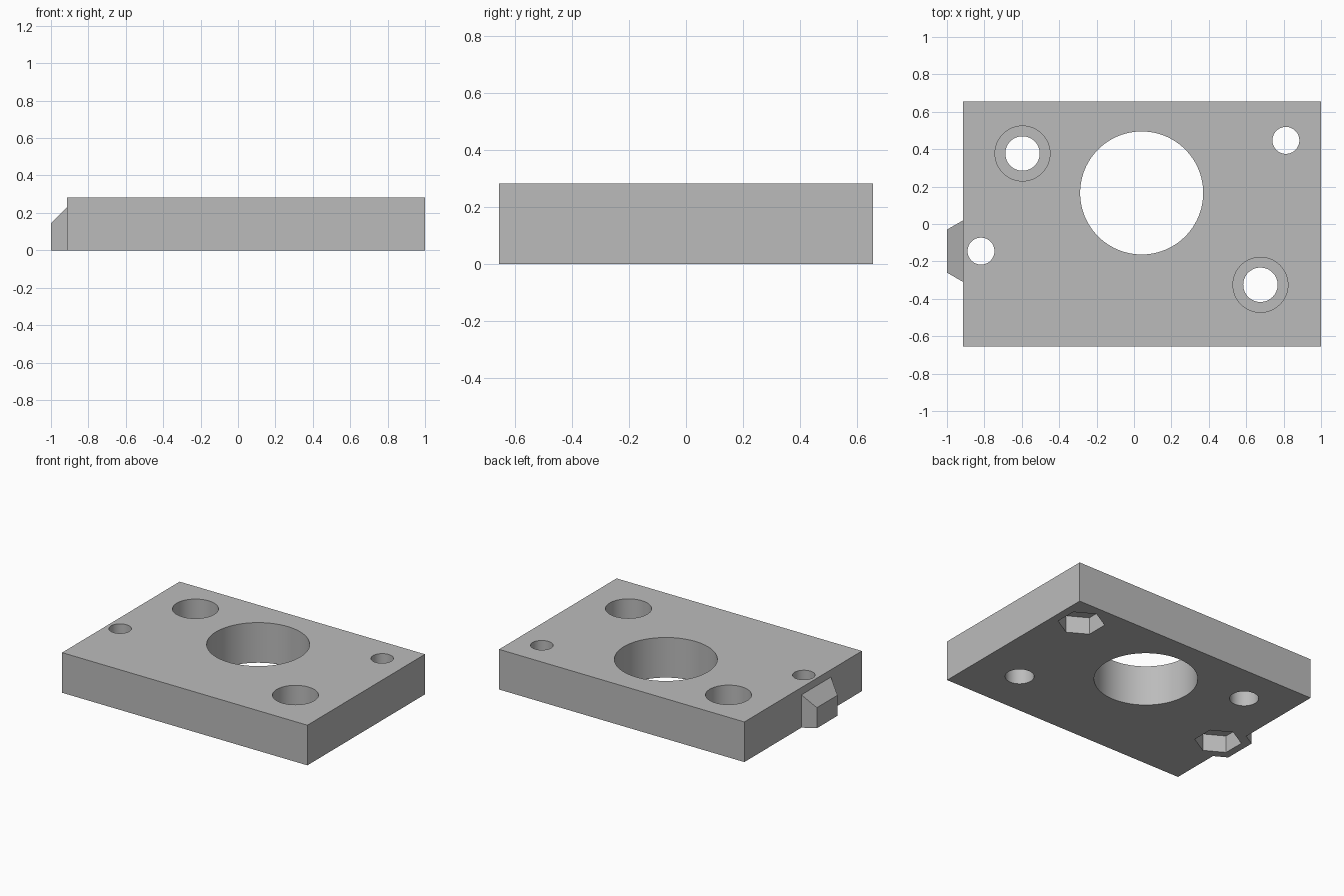
import bpy
import bmesh
import math

cube = bpy.data.objects.get("Cube")
if cube:
    bpy.data.objects.remove(cube, do_unlink=True)

THICK = 0.283

grey = bpy.data.materials.new("plain grey")
grey.use_nodes = True
grey.diffuse_color = (0.5, 0.5, 0.5, 1)
grey.node_tree.nodes["Principled BSDF"].inputs["Base Color"].default_value = (0.5, 0.5, 0.5, 1)


def prism(name, outline, z0, z1):
    """Extrude a closed xy outline from z0 up to z1."""
    bm = bmesh.new()
    base = bm.faces.new([bm.verts.new((x, y, z0)) for x, y in outline])
    top = bmesh.ops.extrude_face_region(bm, geom=[base])["geom"]
    bmesh.ops.translate(bm, vec=(0, 0, z1 - z0),
                        verts=[g for g in top if isinstance(g, bmesh.types.BMVert)])
    bmesh.ops.recalc_face_normals(bm, faces=bm.faces)
    mesh = bpy.data.meshes.new(name)
    bm.to_mesh(mesh)
    bm.free()
    mesh.materials.append(grey)
    obj = bpy.data.objects.new(name, mesh)
    bpy.context.collection.objects.link(obj)
    return obj


def ring(x, y, radius, sides, turn=0.0):
    return [(x + radius * math.cos(turn + i * math.tau / sides),
             y + radius * math.sin(turn + i * math.tau / sides)) for i in range(sides)]


def combine(target, tool, operation):
    """Apply a boolean to the target and discard the tool."""
    tool.hide_render = True
    mod = target.modifiers.new(operation, "BOOLEAN")
    mod.operation = operation
    mod.solver = "EXACT"
    mod.object = tool
    bpy.context.view_layer.objects.active = target
    bpy.ops.object.modifier_apply(modifier=mod.name)
    bpy.data.objects.remove(tool, do_unlink=True)


def drill(x, y, radius, z0=-0.1, z1=THICK + 0.1, sides=64, turn=0.0):
    combine(plate, prism("cutter", ring(x, y, radius, sides, turn), z0, z1), "DIFFERENCE")


# Rectangular plate
plate = prism("mounting_plate",
              [(-0.914, -0.655), (1, -0.655), (1, 0.655), (-0.914, 0.655)], 0, THICK)

# Side tab with sloping top, running slightly into the plate
tab = prism("side_tab", [(-1, -0.26), (-0.88, -0.329), (-0.88, 0.039), (-1, -0.03)], 0, 1)
for v in tab.data.vertices:
    if v.co.z > 0.5:
        v.co.z = 0.145 + (v.co.x + 1)
combine(plate, tab, "UNION")

# Large central bore
drill(0.041, 0.166, 0.329, sides=96)

# Counterbored screw holes
for x, y in [(-0.596, 0.377), (0.676, -0.325)]:
    drill(x, y, 0.092)
    drill(x, y, 0.147, z0=THICK - 0.155)

# Small holes with hexagonal nut pockets underneath
for x, y in [(0.812, 0.447), (-0.818, -0.145)]:
    drill(x, y, 0.072)
    drill(x, y, 0.15, z1=0.12, sides=6, turn=math.pi / 6)

# Smooth bores, crisp edges
bpy.ops.object.select_all(action="DESELECT")
plate.select_set(True)
bpy.context.view_layer.objects.active = plate
bpy.ops.object.shade_smooth_by_angle(angle=math.radians(30))
